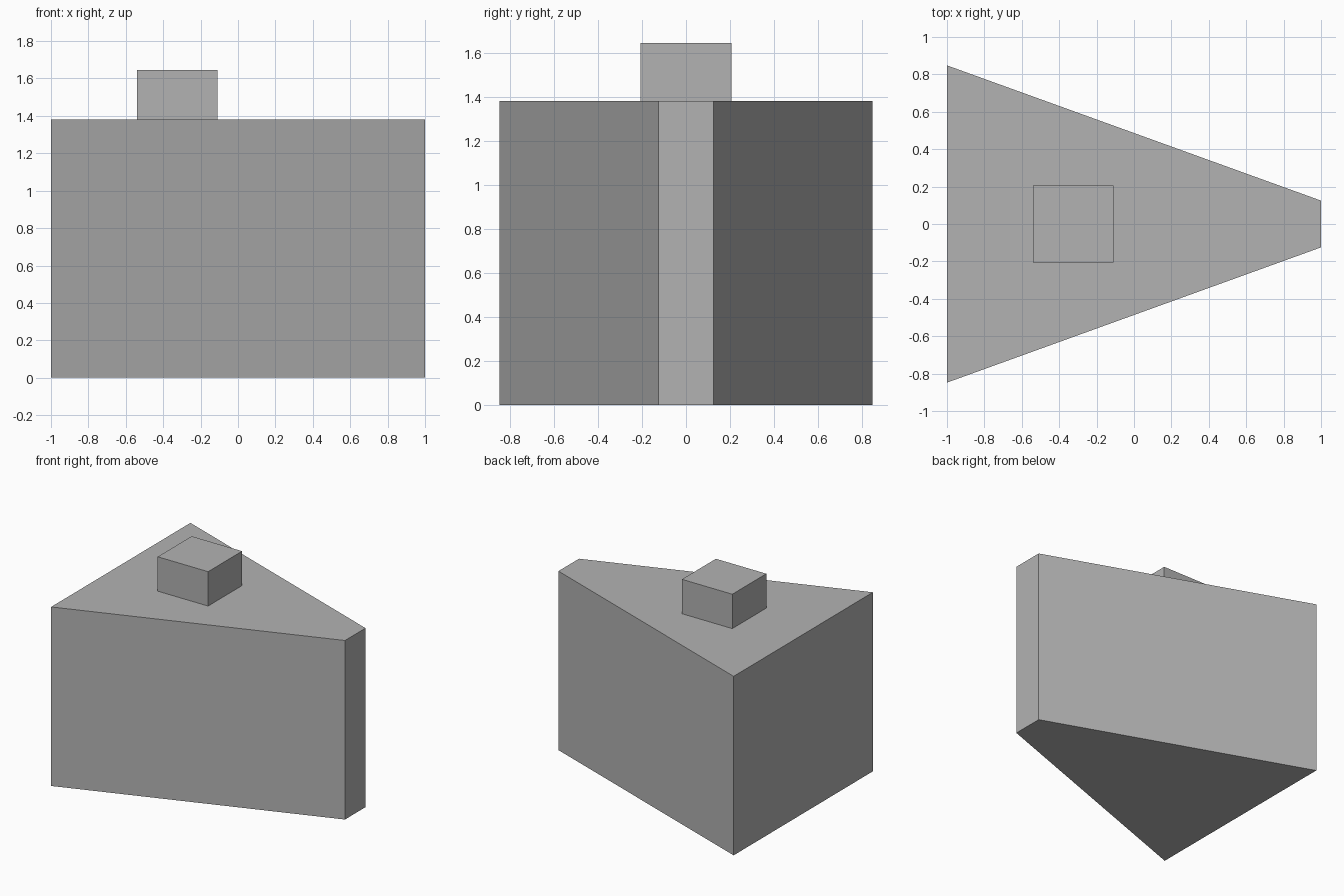
import bpy
import bmesh

cube = bpy.data.objects.get("Cube")
if cube:
    bpy.data.objects.remove(cube, do_unlink=True)

# Single plain grey
grey = bpy.data.materials.new("plain_grey")
grey.use_nodes = True
colour = (0.448, 0.448, 0.448, 1.0)
grey.diffuse_color = colour
grey.node_tree.nodes["Principled BSDF"].inputs["Base Color"].default_value = colour


def prism(name, outline, bottom, top):
    """Extrude a flat outline upwards into a closed solid."""
    bm = bmesh.new()
    base = bm.faces.new([bm.verts.new((x, y, bottom)) for x, y in outline])
    grown = bmesh.ops.extrude_face_region(bm, geom=[base], use_keep_orig=True)["geom"]
    verts = [g for g in grown if isinstance(g, bmesh.types.BMVert)]
    bmesh.ops.translate(bm, verts=verts, vec=(0, 0, top - bottom))
    bmesh.ops.recalc_face_normals(bm, faces=bm.faces)
    mesh = bpy.data.meshes.new(name)
    bm.to_mesh(mesh)
    bm.free()
    mesh.materials.append(grey)
    obj = bpy.data.objects.new(name, mesh)
    bpy.context.collection.objects.link(obj)
    return obj


def tapered_outline(x0, x1, half0, half1):
    return [(x0, -half0), (x1, -half1), (x1, half1), (x0, half0)]


# Wedge body, wide at one end and blunt at the other
prism("wedge_body", tapered_outline(-1.0, 1.0, 0.848, 0.125), 0.0, 1.38)

# Small block standing on the wedge
prism("top_block", tapered_outline(-0.54, -0.11, 0.207, 0.207), 1.38, 1.645)
